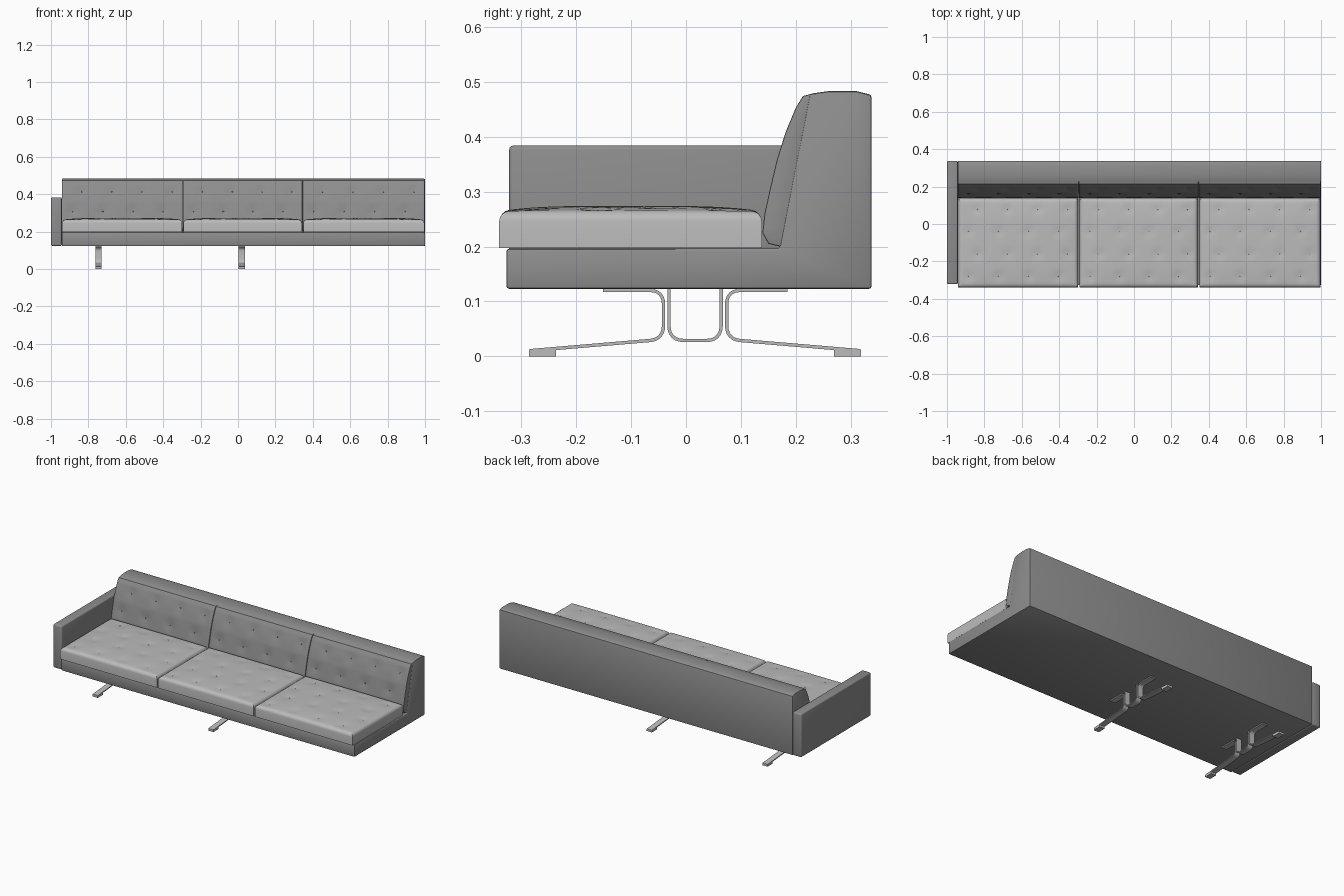
import bpy, bmesh, math
from mathutils import Vector, Matrix

cube = bpy.data.objects.get("Cube")
if cube:
    bpy.data.objects.remove(cube, do_unlink=True)


def material(name, value, metallic=0.0):
    mat = bpy.data.materials.new(name)
    mat.use_nodes = True
    colour = (value, value, value, 1)
    mat.diffuse_color = colour
    mat.node_tree.nodes["Principled BSDF"].inputs["Base Color"].default_value = colour
    return mat


FRAME = material("mid grey upholstery", 0.27)
SEAT = material("light grey upholstery", 0.5)
METAL = material("pale grey metal", 0.5)


def finish(name, bm, mat):
    """Turn a bmesh into a smooth object that keeps its sharp edges."""
    bmesh.ops.recalc_face_normals(bm, faces=bm.faces)
    mesh = bpy.data.meshes.new(name)
    bm.to_mesh(mesh)
    bm.free()
    mesh.materials.append(mat)
    mesh.shade_smooth()
    mesh.set_sharp_from_angle(angle=math.radians(35))
    obj = bpy.data.objects.new(name, mesh)
    bpy.context.collection.objects.link(obj)
    return obj


def prism(profile, x0, x1):
    """Extrude a side profile of (y, z) points along x."""
    bm = bmesh.new()
    face = bm.faces.new([bm.verts.new((x0, y, z)) for y, z in profile])
    ext = bmesh.ops.extrude_face_region(bm, geom=[face])["geom"]
    verts = [v for v in ext if isinstance(v, bmesh.types.BMVert)]
    bmesh.ops.translate(bm, verts=verts, vec=(x1 - x0, 0, 0))
    bmesh.ops.recalc_face_normals(bm, faces=bm.faces)
    return bm


def box_profile(y0, y1, z0, z1):
    return [(y0, z0), (y0, z1), (y1, z1), (y1, z0)]


def round_edges(bm, width, segments, rule=lambda e: True):
    edges = [e for e in bm.edges if e.calc_face_angle(0) > 0.7 and rule(e)]
    bmesh.ops.bevel(bm, geom=edges, offset=width, segments=segments,
                    profile=0.5, affect='EDGES', clamp_overlap=True)


def slice_up(bm, axis, start, end, count):
    """Cut evenly spaced loops so that the surface can be shaped."""
    normal = Vector([float(i == axis) for i in range(3)])
    for i in range(1, count):
        point = normal * (start + (end - start) * i / count)
        bmesh.ops.bisect_plane(bm, geom=bm.verts[:] + bm.edges[:] + bm.faces[:],
                               dist=1e-5, plane_co=point, plane_no=normal)


def tuft(bm, centres, inward, depth, radius, rule):
    """Press soft dimples into the surface around each button."""
    for v in bm.verts:
        if rule(v.co):
            pull = sum(math.exp(-((v.co - c).length / radius) ** 2) for c in centres)
            v.co += inward * depth * min(pull, 1)


def add_buttons(name, points, mat):
    bm = bmesh.new()
    for p in points:
        bmesh.ops.create_icosphere(bm, subdivisions=2, radius=0.004,
                                   matrix=Matrix.Translation(p))
    finish(name, bm, mat)


# Base and back in one upholstered L shape
base_profile = [(-0.327, 0.123), (-0.327, 0.196), (0.17, 0.196), (0.225, 0.478),
                (0.26, 0.483), (0.31, 0.483), (0.338, 0.476), (0.338, 0.123)]
bm = prism(base_profile, -0.942, 1.0)
round_edges(bm, 0.005, 2)
finish("base_and_back", bm, FRAME)

# Single armrest
bm = prism(box_profile(-0.322, 0.338, 0.124, 0.384), -1.0, -0.942)
round_edges(bm, 0.008, 3)
finish("right_armrest", bm, FRAME)

SECTIONS = [(-0.94, -0.299), (-0.291, 0.341), (0.349, 0.996)]

# Seat cushions: crowned, tufted boxes
Y0, Y1, Z0, Z1 = -0.34, 0.138, 0.197, 0.264
seat_buttons = []
for n, (x0, x1) in enumerate(SECTIONS):
    mid_x, mid_y = (x0 + x1) / 2, (Y0 + Y1) / 2

    def crown(x, y):
        u = 2 * (x - mid_x) / (x1 - x0)
        v = 2 * (y - mid_y) / (Y1 - Y0)
        return 0.01 * max(0, 1 - u ** 4) * max(0, 1 - v ** 4)

    bm = prism(box_profile(Y0, Y1, Z0, Z1), x0, x1)
    round_edges(bm, 0.018, 4, lambda e: all(v.co.z > Z1 - 0.001 for v in e.verts))
    slice_up(bm, 0, x0, x1, 40)
    slice_up(bm, 1, Y0, Y1, 30)
    for v in bm.verts:
        if v.co.z > Z1 - 0.012:
            v.co.z += crown(v.co.x, v.co.y)
    centres = []
    for row in range(4):
        for col in range(4):
            x = x0 + (x1 - x0) * (col + 0.35 + 0.3 * (row % 2)) / 4
            y = Y0 + (Y1 - Y0) * (row + 0.5) / 4
            centres.append(Vector((x, y, Z1 + crown(x, y))))
    tuft(bm, centres, Vector((0, 0, -1)), 0.005, 0.025, lambda c: c.z > Z1 - 0.003)
    seat_buttons += [c - Vector((0, 0, 0.007)) for c in centres]
    finish("seat_cushion_%d" % (n + 1), bm, SEAT)
add_buttons("seat_buttons", seat_buttons, SEAT)

# Sloping back pads, one for each seat
pad_front = [(0.15, 0.205), (0.139, 0.225), (0.143, 0.26), (0.154, 0.31),
             (0.166, 0.36), (0.182, 0.41), (0.2, 0.453), (0.213, 0.474)]
pad_profile = [(0.18, 0.198)] + pad_front + [(0.232, 0.479), (0.225, 0.43)]


def pad_depth(z):
    for (ya, za), (yb, zb) in zip(pad_front, pad_front[1:]):
        if za <= z <= zb:
            return ya + (yb - ya) * (z - za) / (zb - za)


inward = Vector((0, 0.95, -0.3))
pad_buttons = []
for n, (x0, x1) in enumerate([(-0.941, -0.296), (-0.294, 0.344), (0.346, 0.998)]):
    bm = prism(pad_profile, x0, x1)
    round_edges(bm, 0.003, 2, lambda e: abs(e.verts[0].co.x - e.verts[1].co.x) < 1e-5)
    slice_up(bm, 0, x0, x1, 40)
    slice_up(bm, 2, 0.2, 0.48, 16)
    centres = []
    for row, z in enumerate((0.31, 0.415)):
        for col in range(4):
            x = x0 + (x1 - x0) * (col + 0.35 + 0.3 * row) / 4
            centres.append(Vector((x, pad_depth(z), z)))
    tuft(bm, centres, inward, 0.007, 0.026,
         lambda c: 0.225 < c.z < 0.474 and c.y < pad_depth(c.z) + 0.006)
    pad_buttons += [c + inward * 0.008 for c in centres]
    finish("back_pad_%d" % (n + 1), bm, FRAME)
add_buttons("back_buttons", pad_buttons, FRAME)


def fillet(points, radius, steps=6):
    """Round the inner corners of a path."""
    pts = [Vector(p) for p in points]
    path = [pts[0]]
    for a, b, c in zip(pts, pts[1:], pts[2:]):
        p, q = b + (a - b).normalized() * radius, b + (c - b).normalized() * radius
        for i in range(steps + 1):
            t = i / steps
            # Blend weight that follows a near circular bend
            w = 2 * t * (1 - t) * 0.85
            path.append((p * (1 - t) ** 2 + b * w + q * t ** 2)
                        / ((1 - t) ** 2 + w + t ** 2))
    return path + [pts[-1]]


def ribbon(path, half):
    """Outline a flat bar of even thickness along a path."""
    left, right = [], []
    for i, p in enumerate(path):
        d = (path[min(i + 1, len(path) - 1)] - path[max(i - 1, 0)]).normalized()
        side = Vector((-d.y, d.x)) * half
        left.append(p + side)
        right.append(p - side)
    return left + right[::-1]


# Two bent metal legs: a central loop and two spreading feet
MID = 0.0165
loop = [(-0.031, 0.125), (-0.031, 0.029), (0.064, 0.029), (0.064, 0.125)]
spread = [(0.168, 0.12), (0.0575, 0.12), (0.0575, 0.031), (0.3, 0.0105)]
for n, x in enumerate((-0.746, 0.02)):
    x0, x1 = x - 0.017, x + 0.017
    name = "leg_%d_" % (n + 1)
    finish(name + "loop", prism(ribbon(fillet(loop, 0.026), 0.003), x0, x1), METAL)
    for side, label in ((-1, "front"), (1, "back")):
        path = fillet([(MID + side * y, z) for y, z in spread], 0.024)
        finish(name + label + "_bar", prism(ribbon(path, 0.003), x0, x1), METAL)
        ends = sorted((MID + side * 0.253, MID + side * 0.302))
        finish(name + label + "_foot", prism(box_profile(*ends, 0, 0.0125), x0, x1), METAL)
